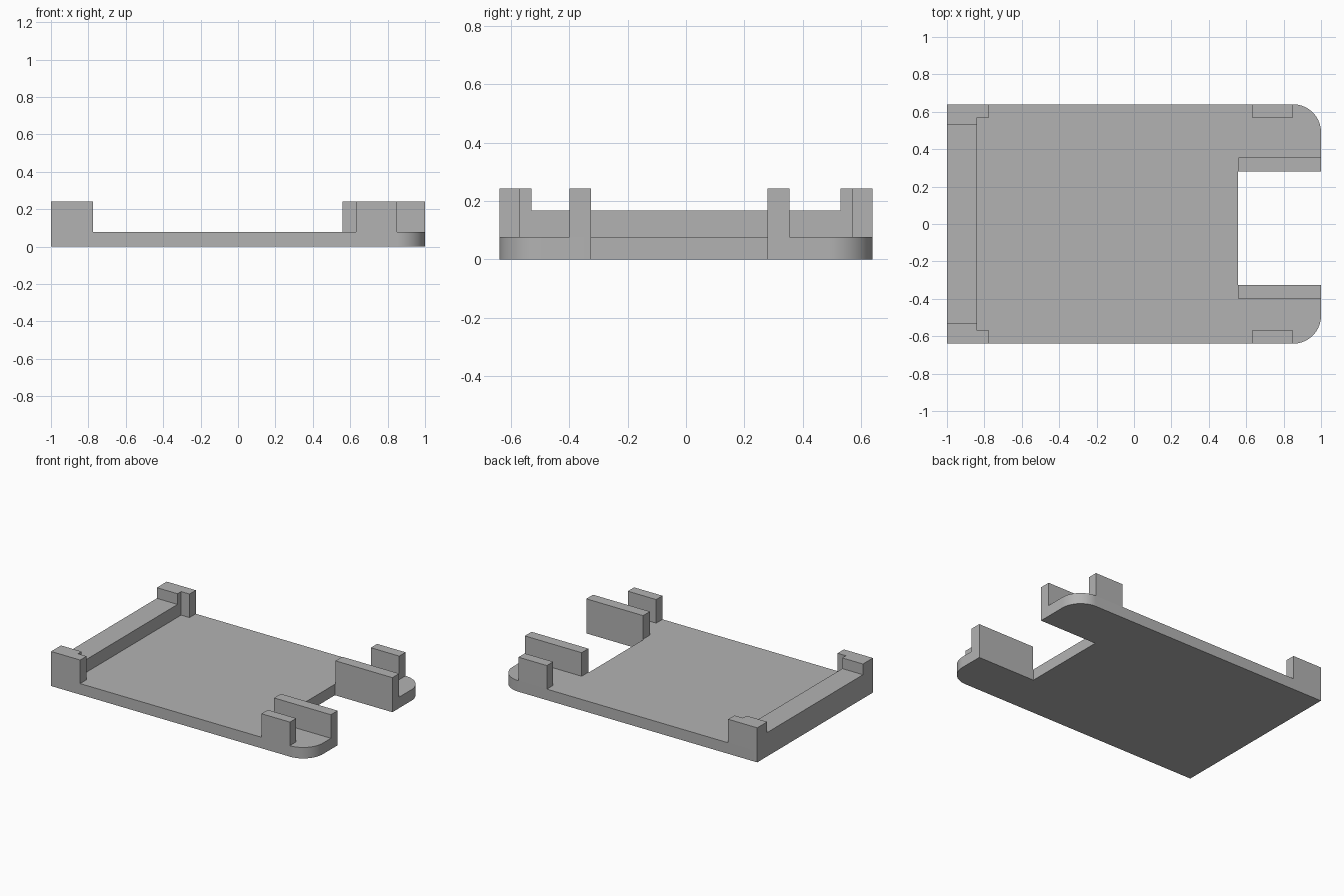
import bpy, bmesh, math

cube = bpy.data.objects.get("Cube")
if cube:
    bpy.data.objects.remove(cube, do_unlink=True)

grey = bpy.data.materials.new("plain grey")
grey.use_nodes = True
grey.diffuse_color = (0.45, 0.45, 0.45, 1)
grey.node_tree.nodes["Principled BSDF"].inputs["Base Color"].default_value = (0.45, 0.45, 0.45, 1)

HALF_Y = 0.64     # half width of the tray
FLOOR = 0.077     # floor thickness
WALL = 0.167      # end wall height
TOP = 0.242       # height of posts and rails


def prism(name, outline, z0, z1):
    """Extrude a counter-clockwise outline from z0 to z1."""
    bm = bmesh.new()
    base = bm.faces.new([bm.verts.new((x, y, z0)) for x, y in outline])
    top = bmesh.ops.extrude_face_region(bm, geom=[base], use_keep_orig=True)["geom"]
    for v in top:
        if isinstance(v, bmesh.types.BMVert):
            v.co.z = z1
    bmesh.ops.recalc_face_normals(bm, faces=bm.faces)
    mesh = bpy.data.meshes.new(name)
    bm.to_mesh(mesh)
    bm.free()
    mesh.materials.append(grey)
    obj = bpy.data.objects.new(name, mesh)
    bpy.context.collection.objects.link(obj)
    return obj


def box(name, x0, x1, y0, y1, z0, z1):
    return prism(name, [(x0, y0), (x1, y0), (x1, y1), (x0, y1)], z0, z1)


def arc(cx, cy, r, start, steps=16):
    """Quarter circle, counter-clockwise from the start angle."""
    angles = [math.radians(start + 90 * i / steps) for i in range(steps + 1)]
    return [(cx + r * math.cos(a), cy + r * math.sin(a)) for a in angles]


# Floor plate with two rounded corners and an open slot
R = 0.15
SLOT_X, SLOT_Y0, SLOT_Y1 = 0.555, -0.325, 0.28
outline = [(-1, -HALF_Y)] + arc(1 - R, R - HALF_Y, R, -90)
outline += [(1, SLOT_Y0), (SLOT_X, SLOT_Y0), (SLOT_X, SLOT_Y1), (1, SLOT_Y1)]
outline += arc(1 - R, HALF_Y - R, R, 0) + [(-1, HALF_Y)]
floor = prism("floor_plate", outline, 0, FLOOR)
bpy.ops.object.select_all(action='DESELECT')
bpy.context.view_layer.objects.active = floor
floor.select_set(True)
bpy.ops.object.shade_smooth_by_angle(angle=math.radians(30))

# Low end wall
box("end_wall", -1, -0.84, -0.53, 0.53, FLOOR, WALL)

# Corner posts and side clips, mirrored across y
for side, s in (("right", -1), ("left", 1)):
    corner = [(-1, 0.53), (-0.84, 0.53), (-0.84, 0.57),
              (-0.775, 0.57), (-0.775, HALF_Y), (-1, HALF_Y)]
    prism(side + "_corner_post", [(x, s * y) for x, y in corner], FLOOR, TOP)
    clip = sorted((s * 0.57, s * HALF_Y))
    box(side + "_side_clip", 0.63, 0.85, *clip, FLOOR, TOP)

# Rails along the slot
for side, y in (("right", SLOT_Y0 - 0.075), ("left", SLOT_Y1)):
    box(side + "_slot_rail", 0.56, 1, y, y + 0.075, FLOOR, TOP)
